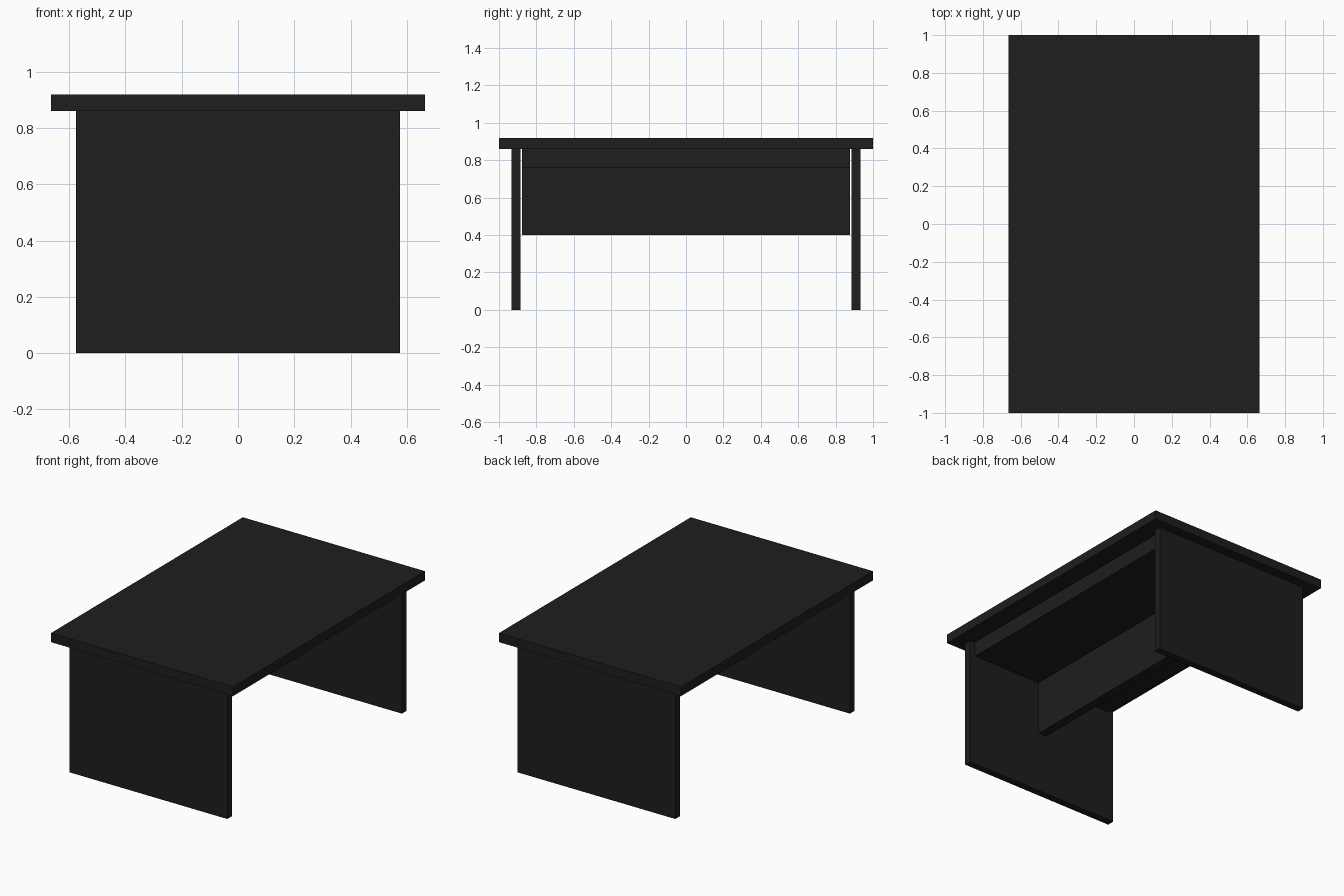
import bpy

if "Cube" in bpy.data.objects:
    bpy.data.objects.remove(bpy.data.objects["Cube"])

mat = bpy.data.materials.new("black_wood")
mat.diffuse_color = (0.014, 0.013, 0.012, 1)
mat.use_nodes = True
mat.node_tree.nodes["Principled BSDF"].inputs["Base Color"].default_value = mat.diffuse_color


def box(name, x, y, z):
    """Box spanning the given (min, max) ranges."""
    spans = (x, y, z)
    bpy.ops.mesh.primitive_cube_add(size=1, location=[(a + b) / 2 for a, b in spans])
    ob = bpy.context.object
    ob.name = name
    ob.scale = [b - a for a, b in spans]
    bpy.ops.object.transform_apply(location=False, rotation=False, scale=True)
    ob.data.materials.append(mat)
    return ob


# Table top
box("table_top", (-0.665, 0.665), (-1, 1), (0.86, 0.92))

# Slab legs at each end
box("front_leg_panel", (-0.576, 0.576), (-0.934, -0.886), (0, 0.86))
box("back_leg_panel", (-0.576, 0.576), (0.886, 0.934), (0, 0.86))

# Shallow box under the top, just clear of the legs
box("under_top_box", (-0.54, 0.54), (-0.878, 0.878), (0.76, 0.86))

# Central panel hanging below the box
box("centre_panel", (-0.03, 0.03), (-0.878, 0.878), (0.40, 0.76))
